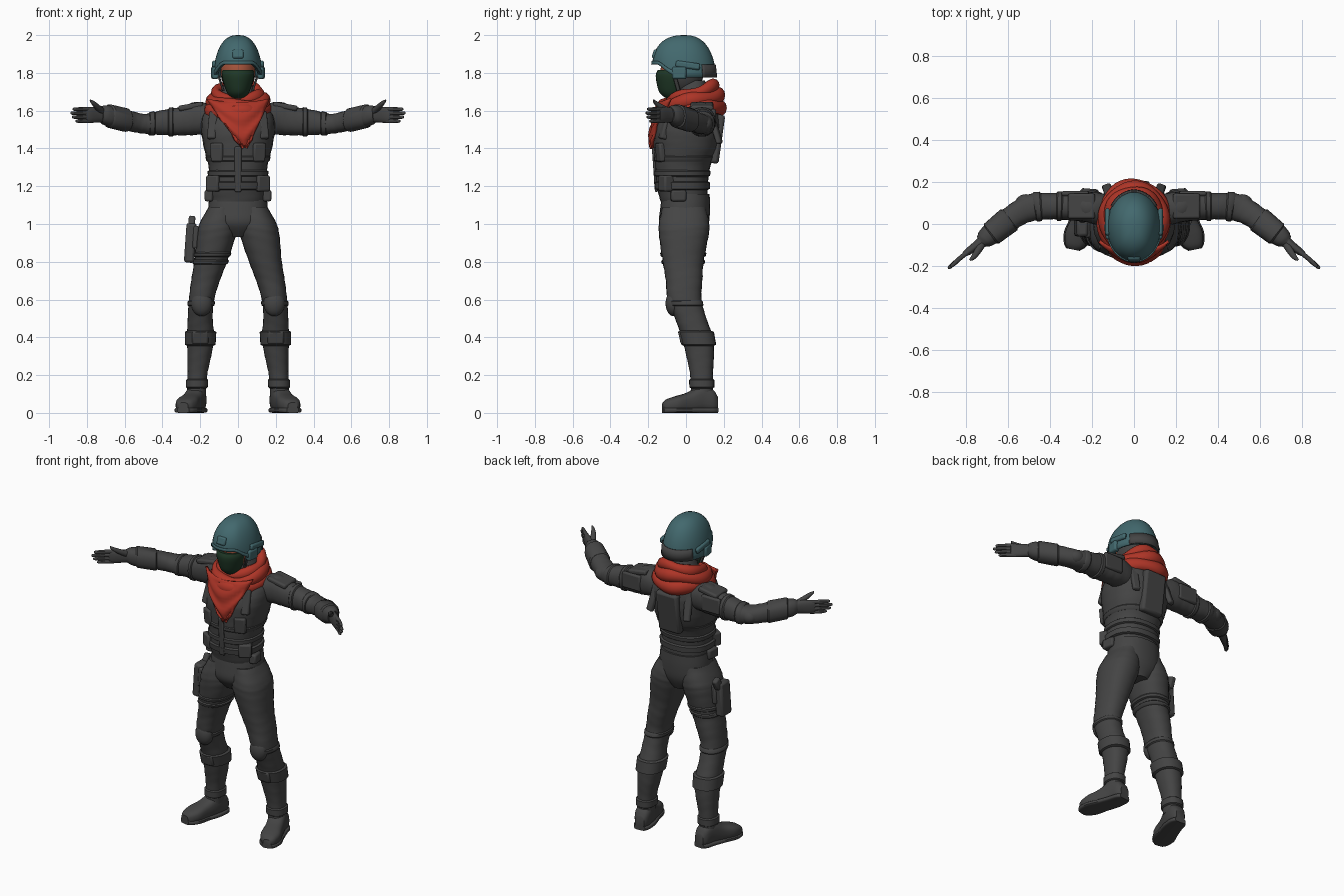
import bpy, bmesh, math
from mathutils import Vector, Matrix

cube = bpy.data.objects.get("Cube")
if cube:
    bpy.data.objects.remove(cube, do_unlink=True)

UP = Vector((0, 0, 1))
parts = []


def material(name, rgb):
    m = bpy.data.materials.new(name)
    m.use_nodes = True
    m.diffuse_color = (*rgb, 1)
    m.node_tree.nodes["Principled BSDF"].inputs["Base Color"].default_value = (*rgb, 1)
    return m


GREY = material("dark_grey_cloth", (.058, .058, .058))
TEAL = material("teal_helmet", (.055, .14, .155))
RED = material("red_scarf", (.42, .035, .02))
GREEN = material("dark_green_mask", (.014, .04, .02))
SKIN = material("skin", (.38, .09, .045))


def finish(name, bm, mat, mirror=False, thick=0, bevel=0):
    """Turn a bmesh into a named object with its modifiers."""
    bmesh.ops.recalc_face_normals(bm, faces=bm.faces[:])
    mesh = bpy.data.meshes.new(name)
    bm.to_mesh(mesh)
    bm.free()
    mesh.materials.append(mat)
    ob = bpy.data.objects.new(name, mesh)
    bpy.context.collection.objects.link(ob)
    if thick:
        mod = ob.modifiers.new("Thickness", 'SOLIDIFY')
        mod.thickness, mod.offset = thick, -1
    if bevel:
        mod = ob.modifiers.new("Bevel", 'BEVEL')
        mod.width, mod.segments = bevel, 2
    if mirror:
        ob.modifiers.new("Mirror", 'MIRROR')
    parts.append(ob)
    return ob


def skin_rings(bm, rings, closed=False, around=True):
    """Bridge rows of points with quads; cap open tubes."""
    vs = [[bm.verts.new(p) for p in ring] for ring in rings]
    n = len(vs[0])
    for i in range(len(vs) - (0 if closed else 1)):
        a, b = vs[i], vs[(i + 1) % len(vs)]
        for j in range(n if around else n - 1):
            k = (j + 1) % n
            bm.faces.new((a[j], a[k], b[k], b[j]))
    if around and not closed:
        bm.faces.new(vs[0])
        bm.faces.new(vs[-1])


def spline(rows, i, t):
    """Catmull-Rom point inside span i."""
    get = lambda k: rows[max(0, min(len(rows) - 1, k))]
    return [.5 * (2*b + (c - a)*t + (2*a - 5*b + 4*c - d)*t*t + (3*b - a - 3*c + d)*t**3)
            for a, b, c, d in zip(get(i - 1), get(i), get(i + 1), get(i + 2))]


def dense(rows, steps):
    out = [spline(rows, i, s / steps) for i in range(len(rows) - 1) for s in range(steps)]
    return out + [list(rows[-1])]


def loft(name, rows, mat=GREY, level=True, power=2.3, steps=5, wrinkle=0, mirror=False, sides=24):
    """Rows of x, y, z, half width, half depth; level rings or rings across a path."""
    rows = dense(rows, steps)
    rings = []
    for i, (x, y, z, a, b) in enumerate(rows):
        u, v = Vector((1, 0, 0)), Vector((0, 1, 0))
        if not level:
            lo, hi = rows[max(0, i - 1)], rows[min(len(rows) - 1, i + 1)]
            u = (Vector(hi[:3]) - Vector(lo[:3])).cross(UP).normalized()
            v = UP
        ring = []
        for j in range(sides):
            t = math.tau * j / sides
            c, s = math.cos(t), math.sin(t)
            fold = 1 + wrinkle * math.sin(i * 2.1 + 2 * math.sin(t * 2))
            ring.append(Vector((x, y, z))
                        + u * a * fold * math.copysign(abs(c) ** (2 / power), c)
                        + v * b * fold * math.copysign(abs(s) ** (2 / power), s))
        rings.append(ring)
    bm = bmesh.new()
    skin_rings(bm, rings)
    return finish(name, bm, mat, mirror)


def band(name, rows, axis, lo, hi, grow=.01, **kw):
    """A strap that hugs a lofted part between two positions on an axis."""
    fine = dense(rows, 12)
    out = []
    for pos, g in ((lo, 0), (lo + .006, grow), (hi - .006, grow), (hi, 0)):
        r = min(fine, key=lambda q: abs(q[axis] - pos))
        r = r[:3] + [r[3] + g, r[4] + g]
        r[axis] = pos
        out.append(r)
    return loft(name, out, steps=1, **kw)


def box(name, loc, size, rot=(0, 0, 0), mat=GREY, mirror=True, bevel=.01):
    bm = bmesh.new()
    bmesh.ops.create_cube(bm, size=1, matrix=Matrix.Diagonal((*size, 1)))
    for axis, angle in zip("XYZ", rot):
        bm.transform(Matrix.Rotation(math.radians(angle), 4, axis))
    bm.transform(Matrix.Translation(loc))
    return finish(name, bm, mat, mirror, bevel=bevel)


def ball(name, loc, size, mat=GREY, mirror=False):
    bm = bmesh.new()
    bmesh.ops.create_uvsphere(bm, u_segments=24, v_segments=16, radius=1)
    bm.transform(Matrix.Translation(loc) @ Matrix.Diagonal((*size, 1)))
    return finish(name, bm, mat, mirror)


# Torso, pelvis and belts
TORSO = [(0, -.01, 1.12, .145, .125), (0, -.02, 1.2, .15, .135), (0, -.018, 1.3, .155, .145),
         (0, 0, 1.4, .18, .168), (0, .008, 1.5, .195, .175), (0, .025, 1.58, .185, .15),
         (0, .04, 1.65, .12, .1), (0, .03, 1.76, .065, .07)]
loft("jacket", TORSO, wrinkle=.006)
loft("pelvis", [(0, 0, 1.16, .148, .125), (0, -.005, 1.08, .158, .132),
                (0, -.01, 1, .15, .13), (0, 0, .93, .06, .09)])
band("belt", TORSO, 2, 1.18, 1.225, .012)
band("waist_strap", TORSO, 2, 1.25, 1.285, .008)
band("rib_strap", TORSO, 2, 1.33, 1.36, .006)
box("jacket_placket", (0, -.165, 1.29), (.035, .016, .24), (4, 0, 0), mirror=False, bevel=.006)
box("back_panel", (0, .165, 1.45), (.15, .05, .26), (-8, 0, 0), mirror=False, bevel=.015)
box("belt_pouch", (.125, -.105, 1.215), (.075, .06, .085), (0, 0, 30))
box("hip_pouch", (.15, -.04, 1.15), (.045, .08, .06), (0, 0, 8))
box("chest_pouch", (.11, -.135, 1.38), (.07, .035, .1), (5, 0, 22))
box("shoulder_strap", (.13, -.1, 1.52), (.05, .05, .15), (-16, 0, 20))
box("rear_strap", (.12, .15, 1.52), (.045, .03, .2), (18, 0, -20))

# Legs
LEG = [(.085, -.01, 1.09, .07, .115), (.105, -.01, 1, .1, .134), (.117, -.012, .93, .103, .13),
       (.145, -.015, .8, .087, .108), (.172, -.01, .7, .076, .097), (.193, -.008, .6, .067, .09),
       (.2, .025, .5, .066, .083), (.198, .06, .4, .072, .083), (.205, .075, .3, .063, .073),
       (.215, .082, .2, .052, .06), (.22, .085, .09, .05, .058)]
loft("trouser_leg", LEG, wrinkle=.012, mirror=True)
ball("knee_pad", (.192, -.066, .58), (.056, .042, .068), mirror=True)
band("knee_strap", LEG, 2, .565, .595, .006, mirror=True)
band("shin_guard_strap", LEG, 2, .355, .435, .012, mirror=True)
box("shin_guard", (.2, -.015, .4), (.085, .04, .07), (12, 0, 0))
band("boot_cuff", LEG, 2, .13, .18, .008, mirror=True)

# Boots
BOOT = [(.21, .168, .05, .03, .035), (.213, .14, .065, .046, .06), (.224, .08, .075, .052, .07),
        (.248, .01, .054, .054, .054), (.27, -.055, .045, .06, .043), (.285, -.1, .038, .046, .034),
        (.29, -.122, .033, .026, .022)]
loft("boot", BOOT, level=False, power=2.8, mirror=True)
loft("boot_sole", [(x, y, .014, a + .006, .014) for x, y, z, a, b in BOOT],
     level=False, power=4, mirror=True)

# Arms and guards
ARM = [(.12, .06, 1.55, .08, .07), (.21, .08, 1.56, .073, .088), (.3, .083, 1.545, .066, .076),
       (.4, .085, 1.537, .063, .066), (.49, .078, 1.53, .065, .053), (.56, .045, 1.542, .058, .054),
       (.63, -.008, 1.56, .056, .057), (.7, -.062, 1.575, .048, .053), (.73, -.085, 1.58, .03, .036)]
loft("sleeve", ARM, level=False, wrinkle=.016, mirror=True)
band("upper_arm_strap", ARM, 0, .34, .37, .007, level=False, mirror=True)
band("elbow_strap", ARM, 0, .44, .475, .006, level=False, mirror=True)
band("forearm_guard", ARM, 0, .59, .685, .007, level=False, mirror=True)
box("shoulder_pad", (.25, .085, 1.622), (.13, .12, .03), (0, 10, 0))
box("outer_arm_pad", (.28, .145, 1.56), (.13, .025, .1))
ball("elbow_pad", (.515, .1, 1.53), (.05, .042, .042), mirror=True)

# Gloved hands
loft("palm", [(.7, -.062, 1.575, .03, .036), (.74, -.094, 1.578, .022, .04),
              (.785, -.128, 1.577, .018, .042), (.81, -.145, 1.577, .012, .036)],
     level=False, mirror=True)
for i, name in enumerate(("little", "ring", "middle", "index")):
    z = 1.545 + i * .021
    reach = (.86, .878, .886, .875)[i]
    tip_y = -.135 - (reach - .79) * .72
    loft(name + "_finger", [(.785, -.128, z, .011, .012), (.83, -.164, z, .011, .011),
                            (reach - .01, tip_y, z, .009, .009), (reach, tip_y - .007, z, .003, .004)],
         level=False, sides=10, mirror=True)
loft("thumb", [(.72, -.09, 1.595, .018, .02), (.745, -.13, 1.618, .016, .017),
               (.765, -.158, 1.638, .012, .013), (.782, -.172, 1.653, .005, .007)],
     level=False, sides=12, mirror=True)

# Holster on the right thigh
box("holster", (-.252, -.012, .9), (.055, .095, .21), (0, 4, 0), mirror=False, bevel=.014)
box("pistol_grip", (-.245, .035, 1.005), (.035, .05, .07), (-25, 4, 0), mirror=False)
box("holster_plate", (-.225, -.01, .93), (.03, .11, .12), (0, 4, 0), mirror=False)
right_leg = [(-x, y, z, a, b) for x, y, z, a, b in LEG]
for z in (.785, .825):
    band("thigh_strap", right_leg, 2, z, z + .026, .007)

# Head: a hood with a bare face, and a mask
head = ball("head", (0, -.02, 1.81), (.093, .115, .125))
head.data.materials.append(SKIN)
for f in head.data.polygons:
    f.material_index = int(f.center.y < -.04)
loft("face_mask", [(0, -.065, 1.665, .035, .04), (0, -.07, 1.695, .058, .07),
                   (0, -.07, 1.75, .078, .086), (0, -.07, 1.79, .086, .09),
                   (0, -.07, 1.815, .082, .08)], GREEN, power=1.9)


# Helmet: dome with a rim that lifts over the brow
def dome_point(turn, t, grow=0):
    front = max(0, -math.sin(turn))
    rim = 1.775 + .07 * min(1, front * 1.3) ** 2
    r = math.cos(t * math.pi / 2) ** .8
    return (math.cos(turn) * r * (.13 + grow), -.01 + math.sin(turn) * r * (.168 + grow),
            rim + (2 - rim) * math.sin(t * math.pi / 2))


bm = bmesh.new()
skin_rings(bm, [[dome_point(math.tau * j / 40, i / 12 * .985) for j in range(40)] for i in range(13)])
bmesh.ops.delete(bm, geom=[f for f in bm.faces if len(f.verts) > 4 and f.calc_center_median().z < 1.9],
                 context='FACES')
finish("helmet_shell", bm, TEAL, thick=.012)


def helmet_strip(name, start, end, low, high, mat, grow=.004):
    bm = bmesh.new()
    skin_rings(bm, [[dome_point(math.radians(start + (end - start) * j / 20), t, grow)
                     for j in range(21)] for t in (low, (low + high) / 2, high)], around=False)
    finish(name, bm, mat, thick=.008)


helmet_strip("helmet_rear_band", 35, 145, 0, .2, GREY, .006)
helmet_strip("helmet_rim", 180, 360, 0, .07, TEAL, .006)
box("helmet_side_rail", (.126, .01, 1.84), (.022, .13, .035), (-8, 0, 0), TEAL)
box("ear_guard", (.122, -.035, 1.8), (.034, .075, .065), (0, 0, -8), TEAL)
box("front_mount", (0, -.165, 1.9), (.06, .022, .05), (-18, 0, 0), TEAL, False)
box("chin_strap", (.09, -.05, 1.745), (.012, .02, .085), (15, 18, 0), bevel=.003)


# Scarf: wrapped folds and a hanging point
def scarf_fold(name, z, lift, rx, ry, cy, tube, phase):
    rings = []
    for i in range(48):
        t = math.tau * i / 48
        out = Vector((math.cos(t), math.sin(t), 0))
        mid = Vector((rx * out.x, cy + ry * out.y,
                      z + lift * out.y + .006 * math.sin(3 * t + phase)))
        size = tube * (1 + .12 * math.sin(4 * t + phase))
        rings.append([mid + out * size * math.cos(k) + UP * size * 1.15 * math.sin(k)
                      for k in (math.tau * j / 12 for j in range(12))])
    bm = bmesh.new()
    skin_rings(bm, rings, closed=True)
    finish(name, bm, RED)


scarf_fold("scarf_lower_fold", 1.605, .015, .142, .158, .022, .036, 0)
scarf_fold("scarf_middle_fold", 1.65, .03, .135, .145, .025, .034, 2)
scarf_fold("scarf_upper_fold", 1.69, .04, .115, .115, .035, .03, 4)

bm = bmesh.new()
rows = []
for i in range(13):
    s = i / 12
    half = .165 * (1 - s) ** .85 + .004
    row = []
    for j in range(17):
        k = j / 8 - 1
        x = .035 * s + half * k
        row.append((x, -.155 - .04 * math.sin(s * 2) + 2.6 * x * x
                    + .006 * math.sin(s * 14 + k * k * 5), 1.645 - .24 * s + .02 * k * k * (1 - s)))
    rows.append(row)
skin_rings(bm, rows, around=False)
finish("scarf_point", bm, RED, thick=.014)

# Smooth shading that keeps hard edges
bpy.ops.object.select_all(action='DESELECT')
for ob in parts:
    ob.select_set(True)
bpy.context.view_layer.objects.active = parts[0]
bpy.ops.object.shade_smooth_by_angle(angle=math.radians(40))
